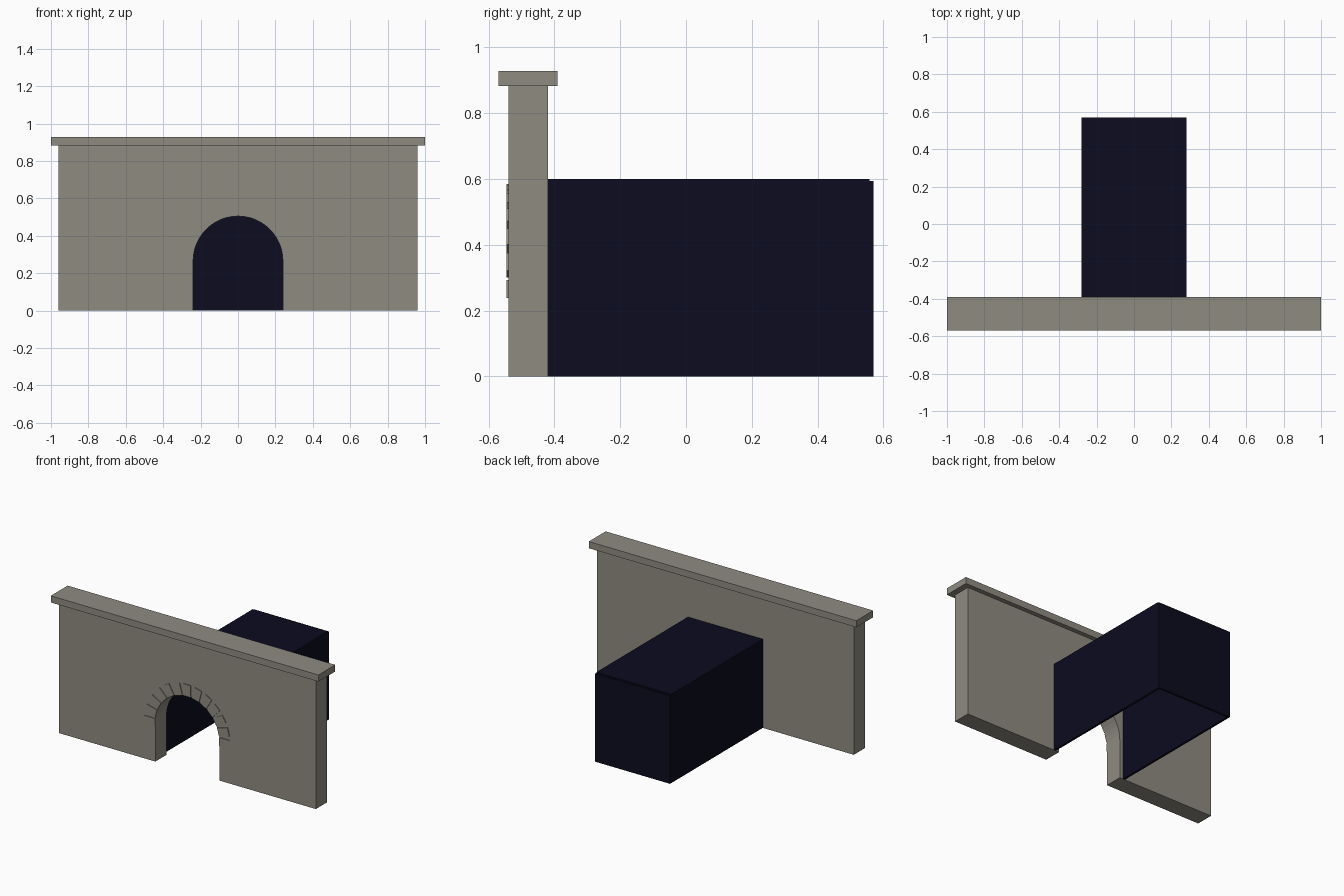
import bpy, bmesh, math
from mathutils import Matrix

cube = bpy.data.objects.get("Cube")
if cube:
    bpy.data.objects.remove(cube, do_unlink=True)


def material(name, rgb):
    m = bpy.data.materials.new(name)
    m.use_nodes = True
    m.diffuse_color = (*rgb, 1)
    m.node_tree.nodes["Principled BSDF"].inputs["Base Color"].default_value = (*rgb, 1)
    return m


stone = material("grey_stone", (0.275, 0.26, 0.222))
dark = material("dark_lining", (0.0035, 0.0035, 0.014))


def finish(name, bm, mat):
    bmesh.ops.recalc_face_normals(bm, faces=bm.faces)
    mesh = bpy.data.meshes.new(name)
    bm.to_mesh(mesh)
    bm.free()
    mesh.materials.append(mat)
    obj = bpy.data.objects.new(name, mesh)
    bpy.context.collection.objects.link(obj)
    return obj


def box(name, x, y, z, mat, turn=None):
    """Box between the given (low, high) limits, optionally transformed."""
    bm = bmesh.new()
    bmesh.ops.create_cube(bm, size=1)
    for v in bm.verts:
        v.co = [lim[0] + (c + 0.5) * (lim[1] - lim[0])
                for c, lim in zip(v.co, (x, y, z))]
    if turn:
        bm.transform(turn)
    return finish(name, bm, mat)


FRONT, BACK = -0.54, -0.42
RADIUS, SPRING = 0.24, 0.265
WALL_X, WALL_TOP = 0.96, 0.885

# Portal wall: one outline with the arch, extruded backwards
arch = [(RADIUS * math.cos(a), SPRING + RADIUS * math.sin(a))
        for a in (math.pi * i / 24 for i in range(25))]
outline = [(WALL_X, 0), (WALL_X, WALL_TOP), (-WALL_X, WALL_TOP), (-WALL_X, 0),
           (-RADIUS, 0), *reversed(arch), (RADIUS, 0)]
bm = bmesh.new()
face = bm.faces.new([bm.verts.new((x, FRONT, z)) for x, z in outline])
extruded = bmesh.ops.extrude_face_region(bm, geom=[face], use_keep_orig=True)
moved = [g for g in extruded["geom"] if isinstance(g, bmesh.types.BMVert)]
bmesh.ops.translate(bm, verts=moved, vec=(0, BACK - FRONT, 0))
bmesh.ops.triangulate(bm, faces=[f for f in bm.faces if len(f.verts) > 4])
finish("portal_wall", bm, stone)

# Coping slab
box("coping", (-1, 1), (-0.57, -0.39), (0.883, 0.928), stone)

# Arch stones fanned around the opening
for i in range(13):
    turn = Matrix.Translation((0, 0, SPRING)) @ Matrix.Rotation(-math.pi * i / 12, 4, 'Y')
    box(f"arch_stone_{i + 1}", (RADIUS, 0.32), (-0.545, FRONT + 0.01),
        (-0.0275, 0.0275), stone, turn)

# Tunnel lining: two sides, roof and end wall, open at the front and below
for name, s in (("left", 1), ("right", -1)):
    box(f"tunnel_{name}_side", sorted((s * 0.265, s * 0.28)), (BACK, 0.565),
        (0, 0.594), dark)
box("tunnel_roof", (-0.28, 0.28), (BACK, 0.557), (0.585, 0.6), dark)
box("tunnel_end", (-0.28, 0.28), (0.555, 0.57), (0, 0.594), dark)
